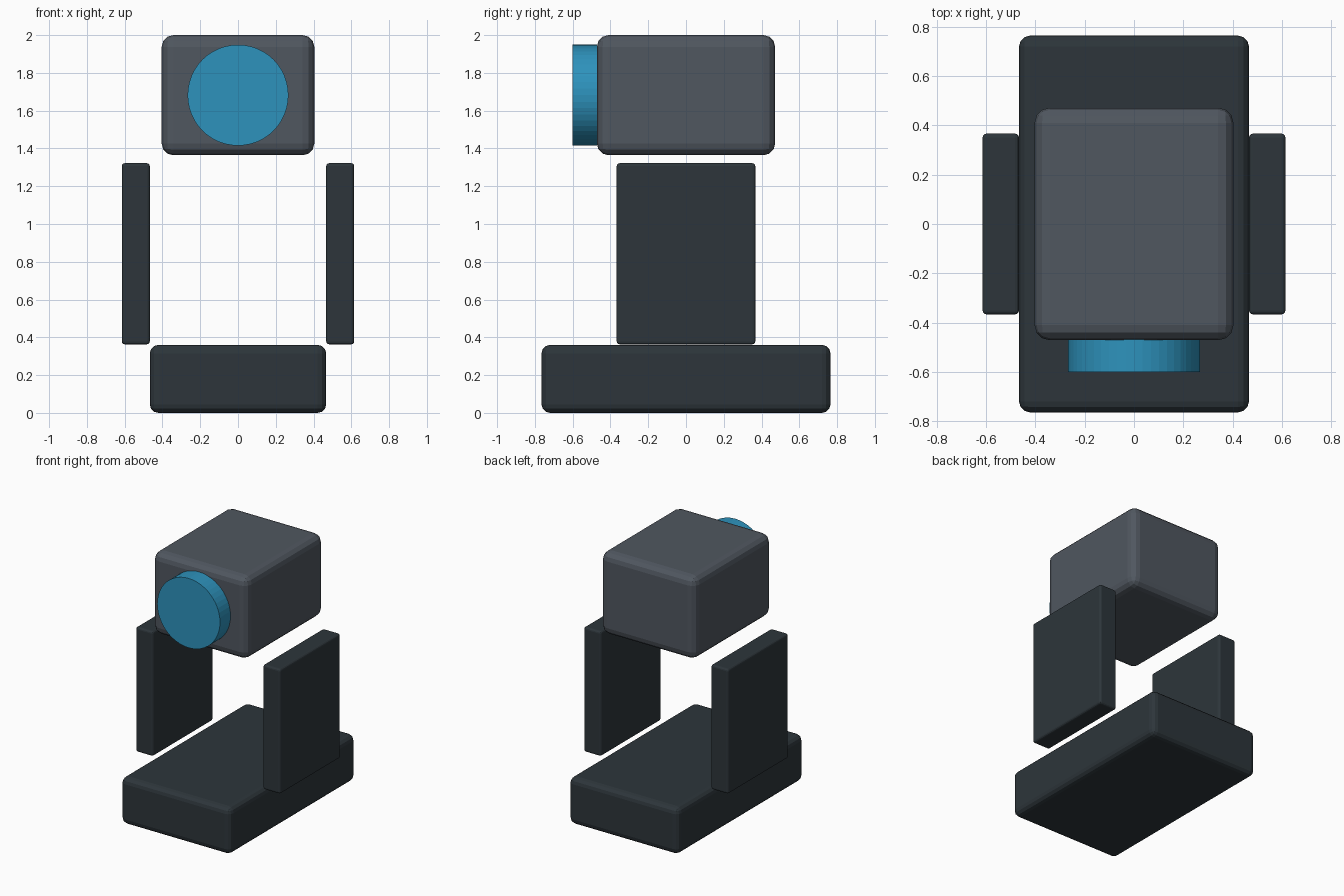
import bpy
import math

if "Cube" in bpy.data.objects:
    bpy.data.objects.remove(bpy.data.objects["Cube"])


def material(name, rgb):
    m = bpy.data.materials.new(name)
    m.diffuse_color = (*rgb, 1.0)
    m.use_nodes = True
    m.node_tree.nodes["Principled BSDF"].inputs["Base Color"].default_value = m.diffuse_color
    return m


charcoal = material("charcoal", (0.026, 0.036, 0.043))
slate_grey = material("slate_grey", (0.080, 0.095, 0.116))
lens_blue = material("lens_blue", (0.027, 0.290, 0.505))


def rounded_box(name, low, high, radius, mat):
    """Box between two corners with rounded edges."""
    centre = [(a + b) / 2 for a, b in zip(low, high)]
    bpy.ops.mesh.primitive_cube_add(size=1, location=centre)
    ob = bpy.context.object
    ob.name = name
    ob.scale = [b - a for a, b in zip(low, high)]
    bpy.ops.object.transform_apply(location=False, rotation=False, scale=True)
    ob.data.materials.append(mat)
    bevel = ob.modifiers.new("rounded_edges", "BEVEL")
    bevel.width = radius
    bevel.segments = 3
    bpy.ops.object.modifier_apply(modifier=bevel.name)
    return ob


# Base slab
rounded_box("base", (-0.467, -0.765, 0), (0.467, 0.765, 0.36), 0.045, charcoal)

# Upright side arms
for side, name in ((-1, "left_arm"), (1, "right_arm")):
    x = sorted((side * 0.467, side * 0.615))
    rounded_box(name, (x[0], -0.367, 0.363), (x[1], 0.367, 1.322), 0.016, charcoal)

# Camera head
rounded_box("head", (-0.404, -0.472, 1.364), (0.404, 0.472, 2.0), 0.062, slate_grey)

# Round lens on the front of the head
bpy.ops.mesh.primitive_cylinder_add(
    vertices=48, radius=0.267, depth=0.13,
    location=(0, -0.535, 1.682), rotation=(math.pi / 2, 0, 0))
lens = bpy.context.object
lens.name = "lens"
lens.data.materials.append(lens_blue)
